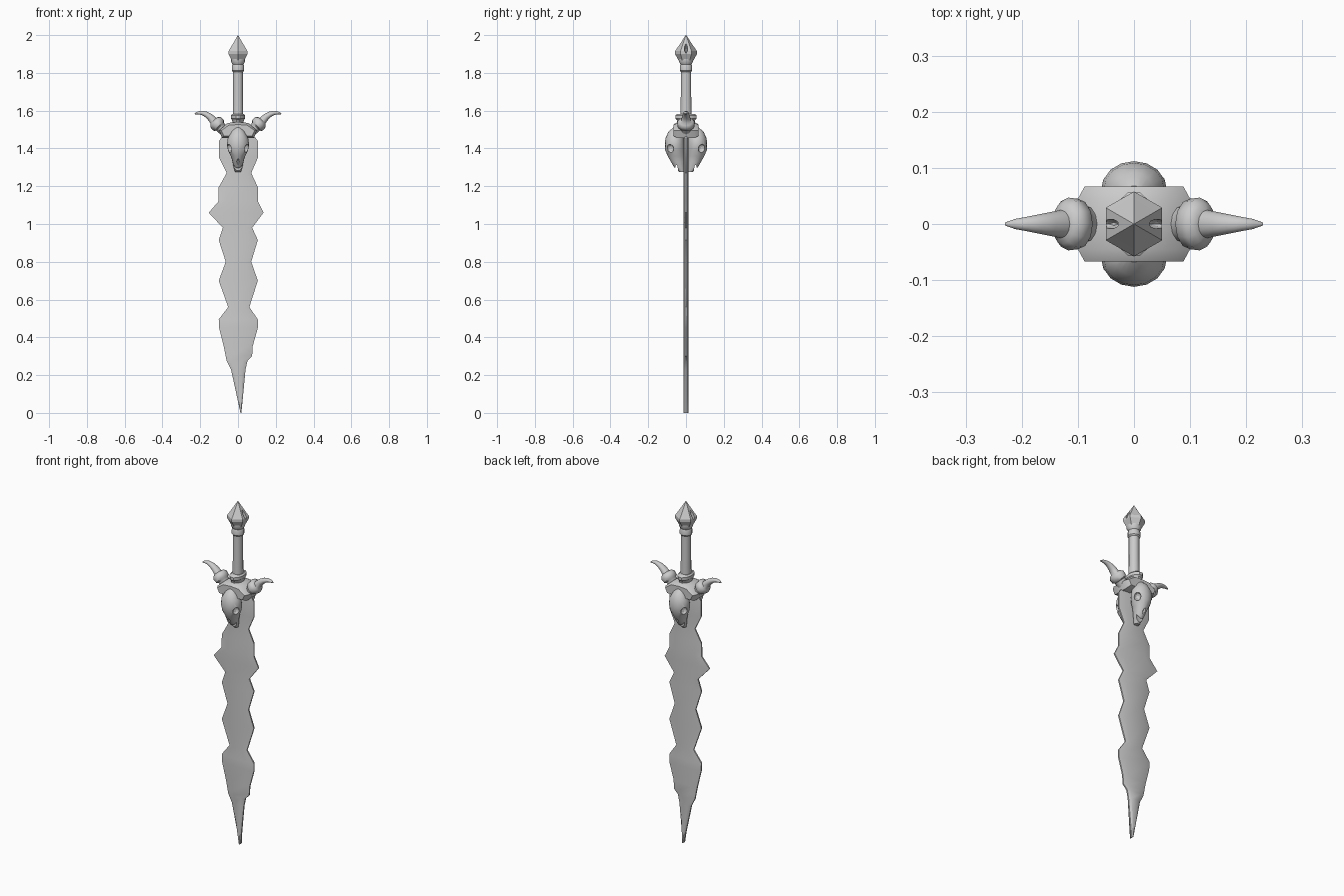
import bpy, bmesh
from math import pi, sin, cos
from mathutils import Vector, Matrix

if "Cube" in bpy.data.objects:
    bpy.data.objects.remove(bpy.data.objects["Cube"])


def finish(bm, name, angle=35):
    bmesh.ops.recalc_face_normals(bm, faces=bm.faces[:])
    mesh = bpy.data.meshes.new(name)
    bm.to_mesh(mesh)
    bm.free()
    ob = bpy.data.objects.new(name, mesh)
    bpy.context.collection.objects.link(ob)
    activate(ob)
    if angle:
        bpy.ops.object.shade_smooth_by_angle(angle=angle * pi / 180)
    return ob


def activate(ob):
    bpy.ops.object.select_all(action='DESELECT')
    ob.select_set(True)
    bpy.context.view_layer.objects.active = ob


def loft(name, rings, angle=35):
    """Skin a list of equal-length point rings and cap both ends."""
    bm = bmesh.new()
    rows = [[bm.verts.new(p) for p in ring] for ring in rings]
    n = len(rows[0])
    for a, b in zip(rows, rows[1:]):
        for i in range(n):
            j = (i + 1) % n
            bm.faces.new((a[i], a[j], b[j], b[i]))
    bm.faces.new(rows[0])
    bm.faces.new(rows[-1])
    return finish(bm, name, angle)


def turned(name, profile, n, start=0, squash=1, angle=35):
    """Stack of rings about z; profile is (z, radius)."""
    turn = [start + 2 * pi * i / n for i in range(n)]
    return loft(name, [[(r * cos(t), r * squash * sin(t), z) for t in turn]
                       for z, r in profile], angle)


def carve(ob, cutters):
    """Cut (centre, scale) ellipsoids out of ob."""
    bm = bmesh.new()
    for centre, scale in cutters:
        m = Matrix.Translation(centre) @ Matrix.Diagonal((*scale, 1))
        bmesh.ops.create_icosphere(bm, subdivisions=2, radius=1, matrix=m)
    tool = finish(bm, "cutter", 0)
    tool.hide_render = True
    mod = ob.modifiers.new("carve", 'BOOLEAN')
    mod.operation, mod.solver, mod.object = 'DIFFERENCE', 'EXACT', tool
    activate(ob)
    bpy.ops.object.modifier_apply(modifier=mod.name)
    bpy.data.objects.remove(tool)


# Wavy blade: height, left edge, right edge
outline = [(0, .013, .018), (.23, -.037, .04), (.275, -.06, .05), (.30, -.065, .075),
           (.35, -.075, .077), (.45, -.1, .105), (.495, -.102, .105), (.56, -.052, .06),
           (.70, -.102, .105), (.80, -.065, .07), (.915, -.102, .105), (.98, -.08, .075),
           (1.06, -.155, .135), (1.12, -.103, .105), (1.195, -.102, .105),
           (1.27, -.06, .07), (1.35, -.1, .105), (1.44, -.1, .105), (1.48, -.07, .075)]
rings = []
for z, l, r in outline:
    mid, half = (l + r) / 2, (r - l) / 2
    li, ri = mid - half * .6, mid + half * .6
    e, t = .004, .012
    rings.append([(l, -e, z), (li, -t, z), (ri, -t, z), (r, -e, z),
                  (r, e, z), (ri, t, z), (li, t, z), (l, e, z)])
loft("blade", rings, 40)

# Guard block: drooping arch straddling the blade
arch = [(0, 1.54), (.055, 1.535), (.1, 1.495), (.085, 1.455), (.04, 1.455), (0, 1.475)]
arch += [(-x, z) for x, z in arch[-2:0:-1]]
guard = loft("guard", [[(x * s, y, 1.495 + (z - 1.495) * k) for x, z in arch]
                       for y, s, k in ((-.067, .88, .7), (-.045, 1, 1),
                                       (.045, 1, 1), (.067, .88, .7))], 45)

# Horns with swollen sockets, mirrored
path = [(.05, 1.475, .034), (.075, 1.495, .032), (.095, 1.515, .034), (.10, 1.52, .045),
        (.117, 1.536, .047), (.127, 1.543, .036), (.13, 1.547, .025), (.15, 1.568, .021),
        (.17, 1.581, .017), (.19, 1.588, .013), (.212, 1.588, .009), (.229, 1.583, .003)]
for side, sx in (("left", -1), ("right", 1)):
    rings = []
    for i, (x, z, r) in enumerate(path):
        a, b = path[max(i - 1, 0)], path[min(i + 1, len(path) - 1)]
        d = Vector((b[0] - a[0], 0, b[1] - a[1])).normalized()
        u = Vector((-d.z, 0, d.x))
        ring = []
        for k in range(12):
            t = 2 * pi * k / 12
            p = Vector((x, 0, z)) + u * r * .85 * cos(t) + Vector((0, r * sin(t), 0))
            ring.append((p.x * sx, p.y, p.z))
        rings.append(ring)
    loft(side + "_horn", rings, 50)

# Skulls on the front and back: height, half width, inner depth, outer depth
sections = [(1.51, .014, .045, .068), (1.49, .034, .03, .092), (1.455, .054, .012, .109),
            (1.42, .059, .008, .112), (1.39, .053, .006, .110), (1.36, .038, .006, .097),
            (1.33, .029, .006, .082), (1.30, .023, .006, .062), (1.275, .015, .008, .034)]
for side, turn in (("front", 0), ("back", pi)):
    rings = [[(w * cos(2 * pi * i / 16),
               -(a + b) / 2 + (b - a) / 2 * sin(2 * pi * i / 16), z) for i in range(16)]
             for z, w, a, b in sections]
    skull = loft(side + "_skull", rings, 40)
    # eye sockets, nose opening and jaw gap
    carve(skull, [((-.046, -.083, 1.4), (.018, .02, .024)),
                  ((.046, -.083, 1.4), (.018, .02, .024)),
                  ((0, -.086, 1.325), (.008, .016, .022)),
                  ((0, -.05, 1.29), (.04, .008, .032))])
    skull.rotation_euler.z = turn

# Collar, grip and pommel
turned("collar", [(1.53, .03), (1.55, .032), (1.558, .038), (1.575, .038), (1.583, .03)],
       12, pi / 12, 1.55)
turned("grip", [(1.56, .029), (1.70, .027), (1.82, .027)], 12, pi / 12, 1.05)
turned("pommel_ring", [(1.805, .028), (1.812, .034), (1.835, .034), (1.845, .03),
                       (1.86, .039), (1.875, .039), (1.885, .03)], 12, pi / 12)
pommel = turned("pommel", [(1.86, .036), (1.9, .058), (1.915, .058), (1.95, .034),
                           (2.0, .001)], 6, pi / 2, 1, 20)
carve(pommel, [((s * .045, 0, 1.935), (.022, .009, .032)) for s in (-1, 1)])
